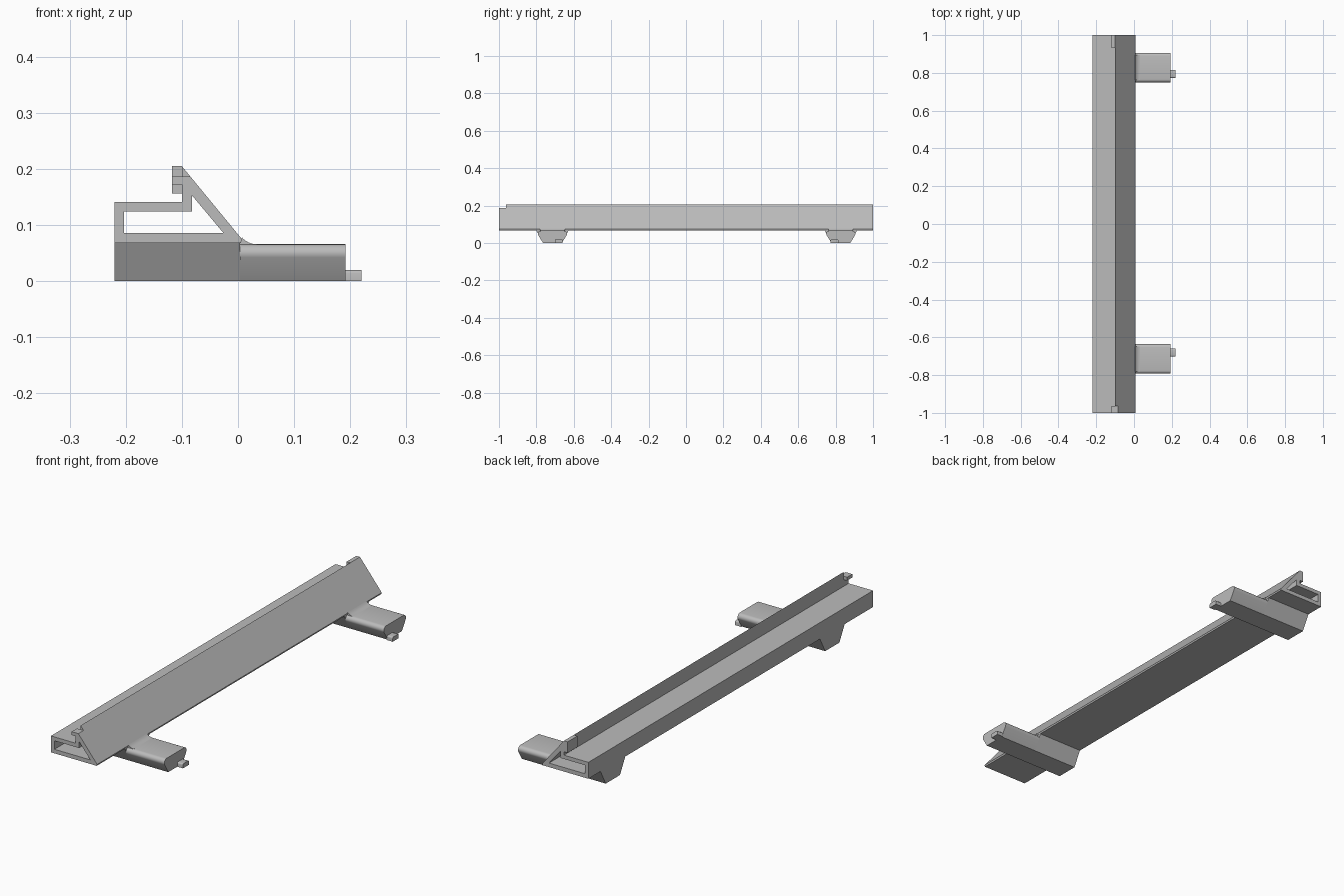
import bpy
import bmesh
import math
from mathutils import Vector

cube = bpy.data.objects.get("Cube")
if cube:
    bpy.data.objects.remove(cube, do_unlink=True)

GREY = (0.5, 0.5, 0.5, 1)
grey = bpy.data.materials.new("plain grey")
grey.use_nodes = True
grey.diffuse_color = GREY
grey.node_tree.nodes["Principled BSDF"].inputs["Base Color"].default_value = GREY


def prism(name, loops, axis, start, end, smooth=False):
    """Extrude closed outlines (the later ones are holes) along x or y."""
    bm = bmesh.new()
    edges = []
    for loop in loops:
        verts = [bm.verts.new((start, a, b) if axis == "x" else (a, start, b))
                 for a, b in loop]
        edges += [bm.edges.new((v, verts[i - 1])) for i, v in enumerate(verts)]
    bmesh.ops.triangle_fill(bm, edges=edges, use_beauty=True)
    ext = bmesh.ops.extrude_face_region(bm, geom=bm.faces[:], use_keep_orig=True)
    moved = [g for g in ext["geom"] if isinstance(g, bmesh.types.BMVert)]
    step = Vector((end - start, 0, 0)) if axis == "x" else Vector((0, end - start, 0))
    bmesh.ops.translate(bm, verts=moved, vec=step)
    bmesh.ops.recalc_face_normals(bm, faces=bm.faces[:])
    mesh = bpy.data.meshes.new(name)
    bm.to_mesh(mesh)
    bm.free()
    mesh.materials.append(grey)
    obj = bpy.data.objects.new(name, mesh)
    bpy.context.collection.objects.link(obj)
    if smooth:
        bpy.ops.object.select_all(action="DESELECT")
        obj.select_set(True)
        bpy.context.view_layer.objects.active = obj
        bpy.ops.object.shade_smooth_by_angle(angle=math.radians(35))
    return obj


def rect(a0, a1, b0, b1):
    return [(a0, b0), (a1, b0), (a1, b1), (a0, b1)]


def arc(ca, cb, r, deg0, deg1, n=6):
    angles = [math.radians(deg0 + (deg1 - deg0) * i / n) for i in range(n + 1)]
    return [(ca + r * math.cos(t), cb + r * math.sin(t)) for t in angles]


# Hollow rail with a sloping face and a raised back wall
outer = [(-0.22, 0.068), (0.005, 0.068), (0.007, 0.075), (-0.1, 0.205),
         (-0.1, 0.141), (-0.22, 0.141)]
inner = [(-0.203, 0.086), (-0.026, 0.086), (-0.082, 0.153),
         (-0.082, 0.124), (-0.203, 0.124)]
rail = prism("rail", [outer, inner], "y", -1, 1)

# Notch in the top of the wall at the front end
cutter = prism("notch_cutter", [rect(-0.15, 0.05, 0.187, 0.3)], "y", -1.1, -0.963)
cutter.hide_render = True
notch = rail.modifiers.new("notch", "BOOLEAN")
notch.operation = "DIFFERENCE"
notch.solver = "EXACT"
notch.object = cutter
bpy.context.view_layer.objects.active = rail
bpy.ops.object.modifier_apply(modifier=notch.name)
bpy.data.objects.remove(cutter, do_unlink=True)

# Catches on the wall at both ends
prism("front_catch", [rect(-0.118, -0.1, 0.172, 0.187)], "y", -1, -0.963)
prism("back_catch", [rect(-0.118, -0.1, 0.156, 0.205)], "y", 0.932, 1)

# Two tapered feet with rounded arms, each with a small peg
for label, y, side in (("front", -0.714, 1), ("back", 0.828, -1)):
    base = [(y - 0.05, 0), (y + 0.05, 0), (y + 0.087, 0.068), (y - 0.087, 0.068)]
    prism(label + "_foot", [base], "x", -0.22, 0.004)

    r = 0.016
    arm = [(y - 0.05, 0), (y + 0.05, 0)]
    arm += arc(y + 0.062, 0.066 - r, r, -28, 90)
    arm += arc(y - 0.062, 0.066 - r, r, 90, 208)
    prism(label + "_arm", [arm], "x", 0.004, 0.192, smooth=True)

    # Hollow curve joining the arm to the sloping face
    fillet = [(0.0, 0.06), (0.033, 0.06)] + arc(0.033, 0.1, 0.034, 270, 220)
    prism(label + "_fillet", [fillet], "y", y - 0.066, y + 0.066, smooth=True)

    p = y + side * 0.034
    peg = [(p - 0.021, 0), (p + 0.021, 0)]
    peg += arc(p + 0.015, 0.014, 0.006, 0, 90, 3)
    peg += arc(p - 0.015, 0.014, 0.006, 90, 180, 3)
    prism(label + "_peg", [peg], "x", 0.19, 0.22, smooth=True)
